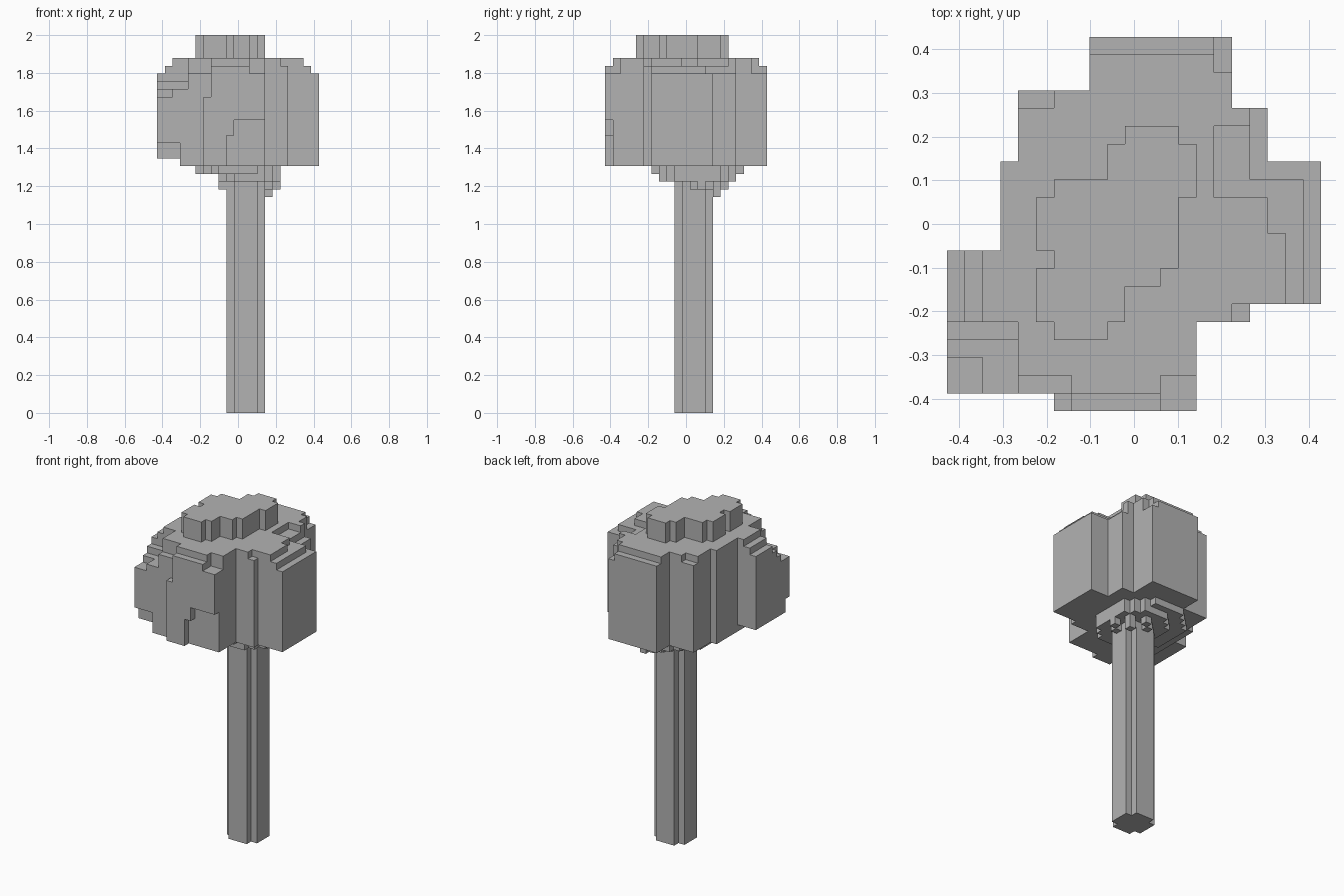
import bpy
import bmesh
from itertools import product
from mathutils import Vector

cube = bpy.data.objects.get("Cube")
if cube:
    bpy.data.objects.remove(cube, do_unlink=True)

UNIT = 2 / 49       # edge of one block
HALF = 10.5         # half of the canopy width in blocks

grey = bpy.data.materials.new("plain_grey")
grey.use_nodes = True
colour = (0.45, 0.45, 0.45, 1)
grey.diffuse_color = colour
grey.node_tree.nodes["Principled BSDF"].inputs["Base Color"].default_value = colour


def box(x0, x1, y0, y1, z0, z1):
    """Set of block cells filling a box."""
    return set(product(range(x0, x1), range(y0, y1), range(z0, z1)))


def disc(cx, cy, rx, ry, z):
    """Set of block cells filling a one-block-thick ellipse."""
    return {(x, y, z) for x in range(21) for y in range(21)
            if ((x + 0.5 - cx) / rx) ** 2 + ((y + 0.5 - cy) / ry) ** 2 <= 1}


def build(name, cells, neighbours=frozenset()):
    """Make a mesh from the exposed sides of a set of block cells."""
    bm = bmesh.new()
    verts = {}

    def corner(p):
        key = tuple(p)
        if key not in verts:
            x, y, z = key
            verts[key] = bm.verts.new(((x - HALF) * UNIT, (y - HALF) * UNIT, z * UNIT))
        return verts[key]

    for cell in sorted(cells):
        for axis in range(3):
            for side in (0, 1):
                step = [0, 0, 0]
                step[axis] = 2 * side - 1
                beside = tuple(c + s for c, s in zip(cell, step))
                if beside in cells or beside in neighbours:
                    continue
                u, v = [0, 0, 0], [0, 0, 0]
                u[(axis + 1) % 3] = 1
                v[(axis + 2) % 3] = 1
                base = list(cell)
                base[axis] += side
                b, u, v = (tuple(t) for t in (base, u, v))
                add = lambda *ts: tuple(sum(c) for c in zip(*ts))
                loop = [b, add(b, u), add(b, u, v), add(b, v)]
                if not side:
                    loop.reverse()
                bm.faces.new([corner(p) for p in loop])
    # Merge coplanar block sides into large flat faces
    bmesh.ops.dissolve_limit(bm, angle_limit=0.01, verts=bm.verts, edges=bm.edges)
    mesh = bpy.data.meshes.new(name)
    bm.to_mesh(mesh)
    bm.free()
    mesh.materials.append(grey)
    obj = bpy.data.objects.new(name, mesh)
    bpy.context.collection.objects.link(obj)
    return obj


# Trunk: square post with its four corners notched
trunk = box(9, 14, 10, 13, 0, 32) | box(10, 13, 9, 14, 0, 32)

# Canopy footprint, as overlapping rectangles x0, x1, y0, y1
BOTTOM, SHOULDER = 32, 46
footprint = [
    (8, 16, 5, 21), (4, 16, 5, 18), (16, 18, 14, 17), (14, 21, 6, 14),
    (14, 17, 5, 6), (6, 14, 0, 5), (0, 6, 1, 9), (3, 4, 9, 14),
]
canopy = set()
for area in footprint:
    canopy |= box(*area, BOTTOM, SHOULDER)

# Stepped shoulders: rectangle and the height it is cut down to
shoulders = [
    (0, 1, 0, 9, 44), (1, 2, 0, 9, 45),
    (0, 4, 0, 5, 43), (0, 4, 0, 4, 42), (0, 2, 0, 3, 41),
    (4, 7, 0, 2, 44), (6, 7, 0, 1, 41), (7, 14, 0, 1, 45), (12, 14, 0, 2, 44),
    (18, 21, 10, 14, 45), (19, 21, 6, 14, 45), (20, 21, 6, 14, 44),
    (15, 18, 12, 16, 45), (17, 21, 13, 17, 44),
    (8, 16, 20, 21, 45), (15, 16, 19, 21, 44), (4, 6, 17, 18, 45),
    (16, 17, 5, 6, 45),
]
for *area, top in shoulders:
    canopy -= box(*area, top, SHOULDER)

# Hollows along the lower edge
canopy -= box(0, 3, 0, 9, 32, 33)
canopy -= box(0, 3, 1, 2, 33, 35)
canopy -= box(9, 14, 0, 1, 32, 36)
canopy -= box(10, 14, 0, 1, 36, 38)

# Crown: rows of blocks, from front to back
crown_rows = [
    (6, 9), (5, 10), (5, 10), (5, 12), (6, 13), (5, 13), (5, 13), (5, 13),
    (6, 14), (9, 14), (9, 14), (10, 13),
]
for y, (x0, x1) in enumerate(crown_rows, start=4):
    canopy |= box(x0, x1, y, y + 1, SHOULDER, 49)

# Underside: ragged layers tapering to the trunk
canopy |= disc(10.5, 12, 5.6, 6.1, 31)
canopy |= disc(12, 12, 4.1, 5.1, 30)
for x, y, z in [(8, 10, 29), (14, 11, 29), (15, 12, 29), (14, 14, 28),
                (14, 14, 29), (12, 15, 29), (11, 14, 29), (13, 13, 29)]:
    canopy.add((x, y, z))
canopy -= trunk

build("trunk", trunk, canopy)
build("canopy", canopy, trunk)
